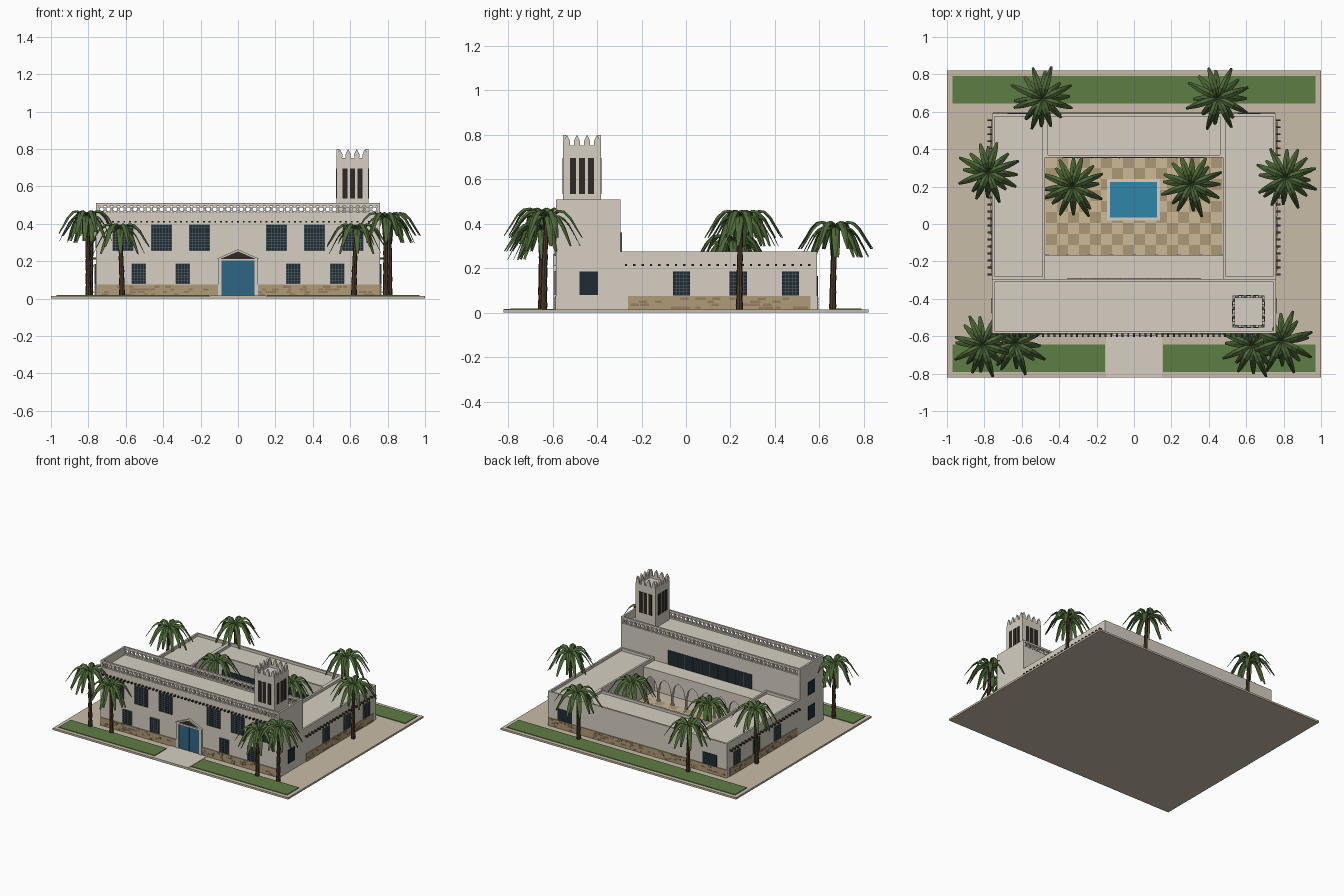
import bpy, bmesh, math, random
from mathutils import Vector, Matrix

if "Cube" in bpy.data.objects:
    bpy.data.objects.remove(bpy.data.objects["Cube"])
random.seed(4)
PI = math.pi

def mat(name, hexa):
    m = bpy.data.materials.new(name)
    c = [int(hexa[i:i + 2], 16) / 255 for i in (0, 2, 4)]
    m.diffuse_color = [((v + .055) / 1.055) ** 2.4 for v in c] + [1]
    m.use_nodes = True
    m.node_tree.nodes["Principled BSDF"].inputs["Base Color"].default_value = m.diffuse_color
    return m

WALL, SAND, LAWN = mat("plaster", "D6CFC2"), mat("sand", "C8BCA8"), mat("grass", "5F7D45")
DARK, GLASS, BAR = mat("dark", "2E2822"), mat("glass", "1F2B33"), mat("grille", "5C666B")
BLUE, WATER, STONE = mat("door_blue", "2F6684"), mat("water", "2F86A8"), mat("stone", "B09C78")
STONE2, TILE, TILE2 = mat("dark_stone", "967F5E"), mat("tile", "CBB998"), mat("dark_tile", "AE9A76")
WOOD, TRUNK, LEAF = mat("wood", "42352A"), mat("trunk", "4F3B2C"), mat("leaf", "4C6636")

def finish(name, bm, m):
    bmesh.ops.recalc_face_normals(bm, faces=bm.faces)
    me = bpy.data.meshes.new(name)
    bm.to_mesh(me)
    bm.free()
    me.materials.append(m)
    o = bpy.data.objects.new(name, me)
    bpy.context.collection.objects.link(o)
    return o

def boxes(name, items, m):
    bm = bmesh.new()
    for x0, x1, y0, y1, z0, z1 in items:
        mx = Matrix.LocRotScale(Vector((x0 + x1, y0 + y1, z0 + z1)) / 2, None, (abs(x1 - x0), abs(y1 - y0), z1 - z0))
        bmesh.ops.create_cube(bm, size=1, matrix=mx)
    return finish(name, bm, m)

def prism(name, polys, y0, y1, m, mats=(Matrix(),)):
    # outlines in x,z extruded along y, optionally repeated by matrices
    bm = bmesh.new()
    for mx in mats:
        for poly in polys:
            f = bm.faces.new([bm.verts.new(mx @ Vector((x, y0, z))) for x, z in poly])
            r = bmesh.ops.extrude_face_region(bm, geom=[f], use_keep_orig=True)
            d = mx.to_3x3() @ Vector((0, y1 - y0, 0))
            bmesh.ops.translate(bm, verts=[v for v in r["geom"] if isinstance(v, bmesh.types.BMVert)], vec=d)
    return finish(name, bm, m)

# wall planes: axis, position, outward sign; on(): box given along-wall, outward and z ranges
FRONT, BACK, COURT, REAR = ("y", -.585, -1), ("y", -.295, 1), ("y", .355, -1), ("y", .59, 1)
LEFT, RIGHT = ("x", -.76, -1), ("x", .76, 1)

def on(face, u0, u1, d0, d1, z0, z1):
    ax, p, s = face
    a, b = sorted((p + s * d0, p + s * d1))
    return (u0, u1, a, b, z0, z1) if ax == "y" else (a, b, u0, u1, z0, z1)

def window(name, face, c, w, z0, z1, nx=0, nz=0):
    boxes(name + "_glass", [on(face, c - w / 2, c + w / 2, -.004, .003, z0, z1)], GLASS)
    t = .0025
    bars = [on(face, c - w / 2 + w * i / nx - t / 2, c - w / 2 + w * i / nx + t / 2, 0, .007, z0, z1) for i in range(nx + 1)] if nx else []
    bars += [on(face, c - w / 2, c + w / 2, 0, .007, z0 + (z1 - z0) * i / nz - t / 2, z0 + (z1 - z0) * i / nz + t / 2) for i in range(nz + 1)] if nz else []
    if bars:
        boxes(name + "_grille", bars, BAR)

def plinth(name, face, u0, u1):
    boxes(name, [on(face, u0, u1, 0, .005, .012, .075)], STONE)
    n = int((u1 - u0) * 45)
    st = []
    for _ in range(n):
        u, z, w = random.uniform(u0, u1 - .04), .016 + .014 * random.randrange(4), random.uniform(.018, .04)
        st.append(on(face, u, u + w, 0, .0065, z, z + .011))
    boxes(name + "_stones", st, STONE2)

def rim(name, x0, x1, y0, y1, z0, z1, t=.014):
    boxes(name, [(x0, x1, y0, y0 + t, z0, z1), (x0, x1, y1 - t, y1, z0, z1),
                 (x0, x0 + t, y0 + t, y1 - t, z0, z1), (x1 - t, x1, y0 + t, y1 - t, z0, z1)], WALL)

# ground, lawns, path
boxes("ground_slab", [(-1, 1, -.82, .82, 0, .014)], SAND)
boxes("lawns", [(-.97, .97, .645, .79, .01, .019), (-.97, -.155, -.79, -.645, .01, .019), (.155, .97, -.79, -.645, .01, .019)], LAWN)
boxes("entrance_path", [(-.15, .15, -.82, -.58, .01, .017)], WALL)

# courtyard checker floor and pool
T, cells = .0588, ([], [])
for i in range(16):
    for j in range(9):
        x, y = -.47 + i * T, -.17 + j * T
        cells[(i + j) % 2].append((x, x + T, y, y + T, .012, .018))
boxes("light_tiles", cells[0], TILE)
boxes("dark_tiles", cells[1], TILE2)
rim("pool_edge", -.145, .14, .02, .24, .014, .026, .016)
boxes("pool_water", [(-.13, .125, .035, .225, .014, .022)], WATER)

# main block and wings
boxes("front_block", [(-.76, .76, -.585, -.295, .012, .45)], WALL)
boxes("wings", [(-.76, -.475, -.295, .59, .012, .255), (.475, .76, -.295, .59, .012, .255), (-.475, .475, .355, .59, .012, .255)], WALL)
rim("left_parapet", -.76, -.475, -.295, .59, .25, .275)
rim("right_parapet", .475, .76, -.295, .59, .25, .275)
rim("rear_parapet", -.475, .475, .355, .59, .25, .275)

# pierced roof parapet on front and back
rails = [(s * .76, s * .746, -.585, -.295, .445, .51) for s in (-1, 1)]
rails = [(min(a, b), max(a, b), c, d, e, f) for a, b, c, d, e, f in rails]
for y in (-.585, -.309):
    rails += [(-.76, .76, y, y + .014, .445, .46), (-.76, .76, y, y + .014, .496, .51)]
boxes("parapet_rails", rails, WALL)
bm = bmesh.new()
for y in (-.578, -.302):
    for i in range(42):
        cx = -.746 + 1.492 * (i + .5) / 42
        rings = [[bm.verts.new((cx + r * math.cos(k * PI / 5), y + d, .478 + r * math.sin(k * PI / 5))) for k in range(10)]
                 for r, d in ((.019, -.005), (.019, .005), (.011, .005), (.011, -.005))]
        for a in range(4):
            for k in range(10):
                bm.faces.new((rings[a][k], rings[a][k - 1], rings[a - 1][k - 1], rings[a - 1][k]))
finish("parapet_rings", bm, WALL)

# beam ends
boxes("front_beams", [on(FRONT, -.73 + 1.46 * i / 48 - .005, -.73 + 1.46 * i / 48 + .005, 0, .02, .406, .416) for i in range(49)], WOOD)
boxes("side_beams", [on(f, -.27 + .0375 * i - .005, -.27 + .0375 * i + .005, 0, .024, .209, .219) for f in (LEFT, RIGHT) for i in range(23)], WOOD)

# stone plinths
plinth("front_plinth_left", FRONT, -.755, -.108)
plinth("front_plinth_right", FRONT, .108, .755)
plinth("left_plinth", LEFT, -.26, .56)
plinth("right_plinth", RIGHT, -.26, .56)
plinth("rear_plinth", REAR, -.755, .755)

# windows
for s in (-1, 1):
    for c in (.205, .41, .615):
        window("upper_window", FRONT, s * c, .11, .257, .395, 7, 9)
    for c in (.295, .53):
        window("lower_window", FRONT, s * c, .075, .08, .187, 5, 7)
    window("rear_window", REAR, s * .615, .12, .075, .165)
for f in (LEFT, RIGHT):
    for c in (-.02, .235, .47):
        window("side_window", f, c, .075, .078, .185, 5, 7)
    window("end_window", f, -.437, .083, .08, .185)
window("upper_end_window", LEFT, -.437, .083, .27, .37)
window("gallery_window", BACK, 0, .71, .25, .36, 10)
window("court_window", COURT, 0, .76, .03, .18, 10)

# entrance door with gabled surround
boxes("door_leaves", [on(FRONT, -.088, -.001, 0, .006, .014, .205), on(FRONT, .001, .088, 0, .006, .014, .205)], BLUE)
boxes("door_jambs", [on(FRONT, s * .098 - .01, s * .098 + .01, 0, .012, .014, .212) for s in (-1, 1)] + [on(FRONT, -.108, .108, 0, .012, .203, .213)], WALL)
prism("door_gable", [[(-.115, .212), (-.09, .212), (0, .25), (.09, .212), (.115, .212), (0, .264)]], -.599, -.58, WALL)
prism("gable_shade", [[(-.09, .212), (.09, .212), (0, .25)]], -.589, -.58, DARK)

# courtyard arcade: pointed arches on columns
N, X0, W = 8, -.475, .95 / 8
poly = [(X0, .25), (X0, .115)]
for i in range(N):
    c, h = X0 + (i + .5) * W, W / 2 - .012
    left = [(c - h * math.cos(t * PI / 10), .115 + .07 * math.sin(t * PI / 10) ** .9) for t in range(5)]
    poly += left + [(c, .192)] + [(2 * c - x, z) for x, z in reversed(left)]
poly += [(-X0, .115), (-X0, .25)]
prism("arcade_arches", [poly], -.182, -.165, WALL)
boxes("arcade_roof", [(X0, -X0, -.295, -.165, .235, .25)], WALL)
bm = bmesh.new()
for i in range(N + 1):
    x = max(-.465, min(.465, X0 + i * W))
    for r, z0, z1 in ((.009, .014, .11), (.014, .105, .117), (.014, .014, .026)):
        bmesh.ops.create_cone(bm, cap_ends=True, segments=10, radius1=r, radius2=r, depth=z1 - z0, matrix=Matrix.Translation((x, -.1735, (z0 + z1) / 2)))
finish("arcade_columns", bm, WALL)

# tower with slots and pointed merlons
TX, TY, H = .612, -.468, .085
boxes("tower", [(TX - H, TX + H, TY - H, TY + H, .44, .735)], WALL)
rim("tower_parapet", TX - H, TX + H, TY - H, TY + H, .73, .752, .013)
spins = [Matrix.Translation((TX, TY, 0)) @ Matrix.Rotation(k * PI / 2, 4, "Z") for k in range(4)]
rect = lambda c: [(c - .014, .535), (c + .014, .535), (c + .014, .695), (c - .014, .695)]
prism("tower_slots", [rect(c) for c in (-.04, 0, .04)], -H - .003, -H + .01, DARK, spins)
merlon = lambda c: [(c - .013, .75), (c + .013, .75), (c + .014, .772), (c + .007, .787), (c, .8), (c - .007, .787), (c - .014, .772)]
prism("tower_merlons", [merlon(c) for c in (-.068, -.023, .023, .068)], -H, -H + .013, WALL, spins)

# palms: tapered leaning trunk with two tiers of drooping fronds
def palm(x, y, h):
    lean = Vector((random.uniform(-.015, .015), random.uniform(-.015, .015), 0))
    bm = bmesh.new()
    ring = []
    for k in range(13):
        t = k / 12
        c = Vector((x, y, h * t)) + lean * t * t
        r = (.015 - .005 * t) * (1.12 if k % 2 else .95)
        ring.append([bm.verts.new(c + Vector((r * math.cos(a * PI / 4), r * math.sin(a * PI / 4), 0))) for a in range(8)])
    for lo, hi in zip(ring, ring[1:]):
        for a in range(8):
            bm.faces.new((lo[a - 1], lo[a], hi[a], hi[a - 1]))
    bm.faces.new(ring[-1])
    finish("palm_trunk", bm, TRUNK)
    bm = bmesh.new()
    top = Vector((x, y, h)) + lean
    for i in range(16):
        a = i * 2 * PI / 16 + random.uniform(-.12, .12)
        L = random.uniform(.155, .185) if i % 2 else random.uniform(.13, .16)
        rise, drop = (.06, .10) if i % 2 else (.035, .13)
        d, s = Vector((math.cos(a), math.sin(a), 0)), Vector((-math.sin(a), math.cos(a), 0))
        rows = []
        for k in range(7):
            t = k / 6
            c = top + d * L * t + Vector((0, 0, rise * math.sin(PI * min(1, t * 1.1) * .9) - drop * t ** 2.2))
            w = (.007, .014, .018, .018, .016, .012, .006)[k]
            rows.append([bm.verts.new(c + s * w * q - Vector((0, 0, w * .6 * abs(q)))) for q in (-1, 0, 1)])
        for p, q in zip(rows, rows[1:]):
            for k in (0, 1):
                bm.faces.new((p[k], p[k + 1], q[k + 1], q[k]))
    finish("palm_fronds", bm, LEAF)

for px, py, ph in ((-.8, -.65, .43), (-.62, -.65, .36), (.62, -.65, .36), (.79, -.64, .42), (-.79, .27, .42), (.81, .24, .42),
                   (-.32, .2, .31), (.3, .2, .31), (-.48, .66, .37), (.45, .66, .37)):
    palm(px, py, ph)
